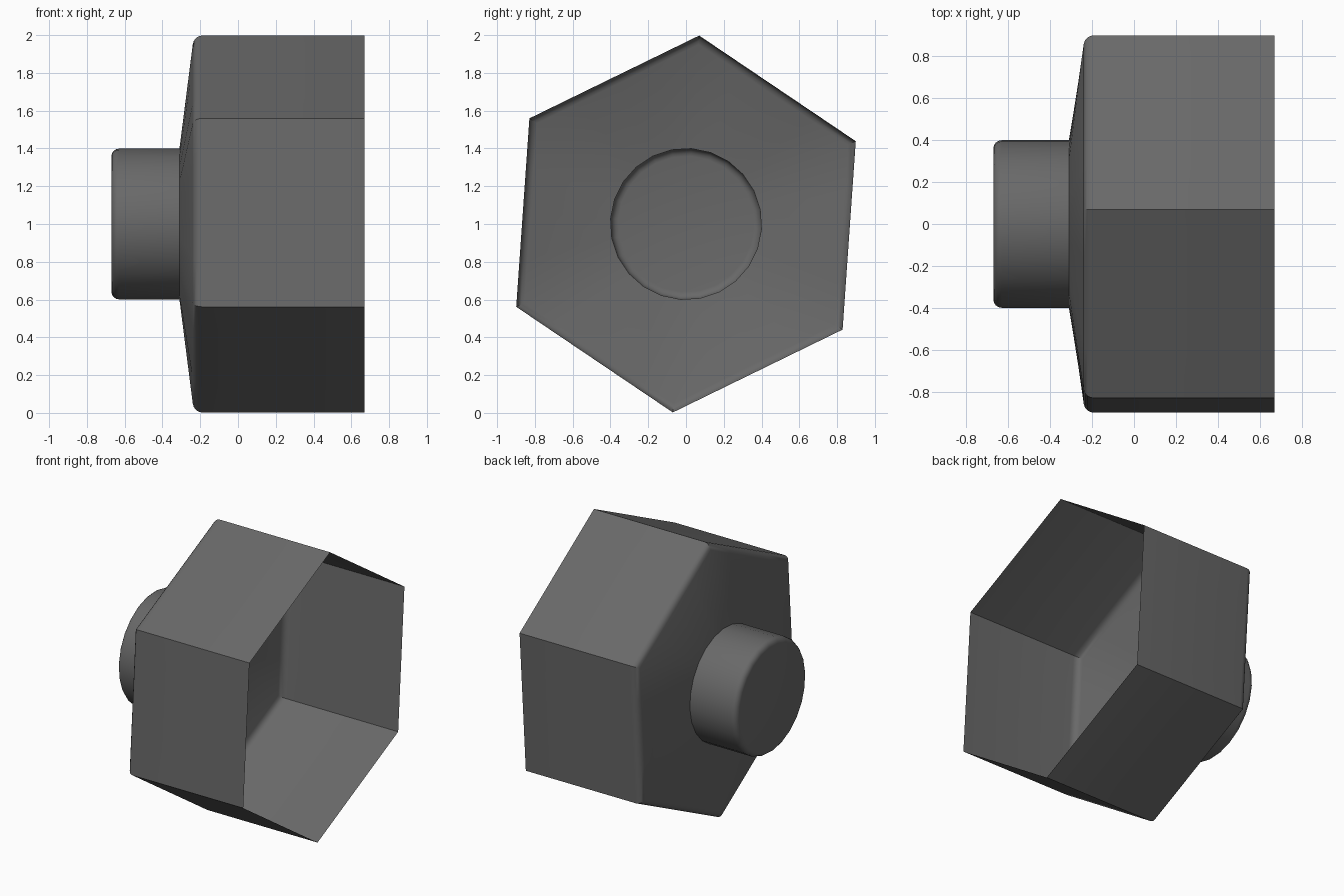
import bpy, bmesh
from math import radians, sin, cos, pi
from mathutils import Vector

if "Cube" in bpy.data.objects:
    bpy.data.objects.remove(bpy.data.objects["Cube"])

STEPS = 4                 # points per hexagon side
N = 6 * STEPS
TILT = radians(86)

bm = bmesh.new()


def polar(a, r, x):
    return Vector((x, r * cos(a), 1 + r * sin(a)))


def hex_ring(x, r):
    pts = []
    for k in range(6):
        a, b = (polar(TILT + (k + i) * pi / 3, r, x) for i in (0, 1))
        pts += [a.lerp(b, s / STEPS) for s in range(STEPS)]
    return [bm.verts.new(p) for p in pts]


def round_ring(x, r):
    return [bm.verts.new(polar(TILT + i * 2 * pi / N, r, x)) for i in range(N)]


# Open hexagonal cup with a rounded shoulder
rings = [hex_ring(0.67, 1.0)]
for i in range(5):
    t = radians(82) * i / 4
    rings.append(hex_ring(-0.19 - 0.05 * sin(t), 1 - 0.055 * (1 - cos(t))))

# Tapered back wall runs into the hollow round stub with a rounded end
rings.append(round_ring(-0.31, 0.4))
for i in range(5):
    t = radians(90) * i / 4
    rings.append(round_ring(-0.63 - 0.04 * sin(t), 0.4 - 0.04 * (1 - cos(t))))

for a, b in zip(rings, rings[1:]):
    for i in range(N):
        j = (i + 1) % N
        bm.faces.new((a[i], a[j], b[j], b[i]))
bm.faces.new(rings[-1])
bm.normal_update()
# Outward normals: the end cap must face -x
bmesh.ops.recalc_face_normals(bm, faces=bm.faces)
bm.faces.ensure_lookup_table()
if bm.faces[-1].normal.x > 0:
    bmesh.ops.reverse_faces(bm, faces=bm.faces)

mesh = bpy.data.meshes.new("hex_cup")
bm.to_mesh(mesh)
bm.free()

# Dark grey finish
dark = bpy.data.materials.new("dark_grey")
dark.diffuse_color = (0.14, 0.14, 0.14, 1)
dark.use_nodes = True
dark.node_tree.nodes["Principled BSDF"].inputs["Base Color"].default_value = dark.diffuse_color
mesh.materials.append(dark)

cup = bpy.data.objects.new("hex_cup", mesh)
bpy.context.collection.objects.link(cup)
bpy.context.view_layer.objects.active = cup
cup.select_set(True)
bpy.ops.object.shade_smooth_by_angle(angle=radians(30))
